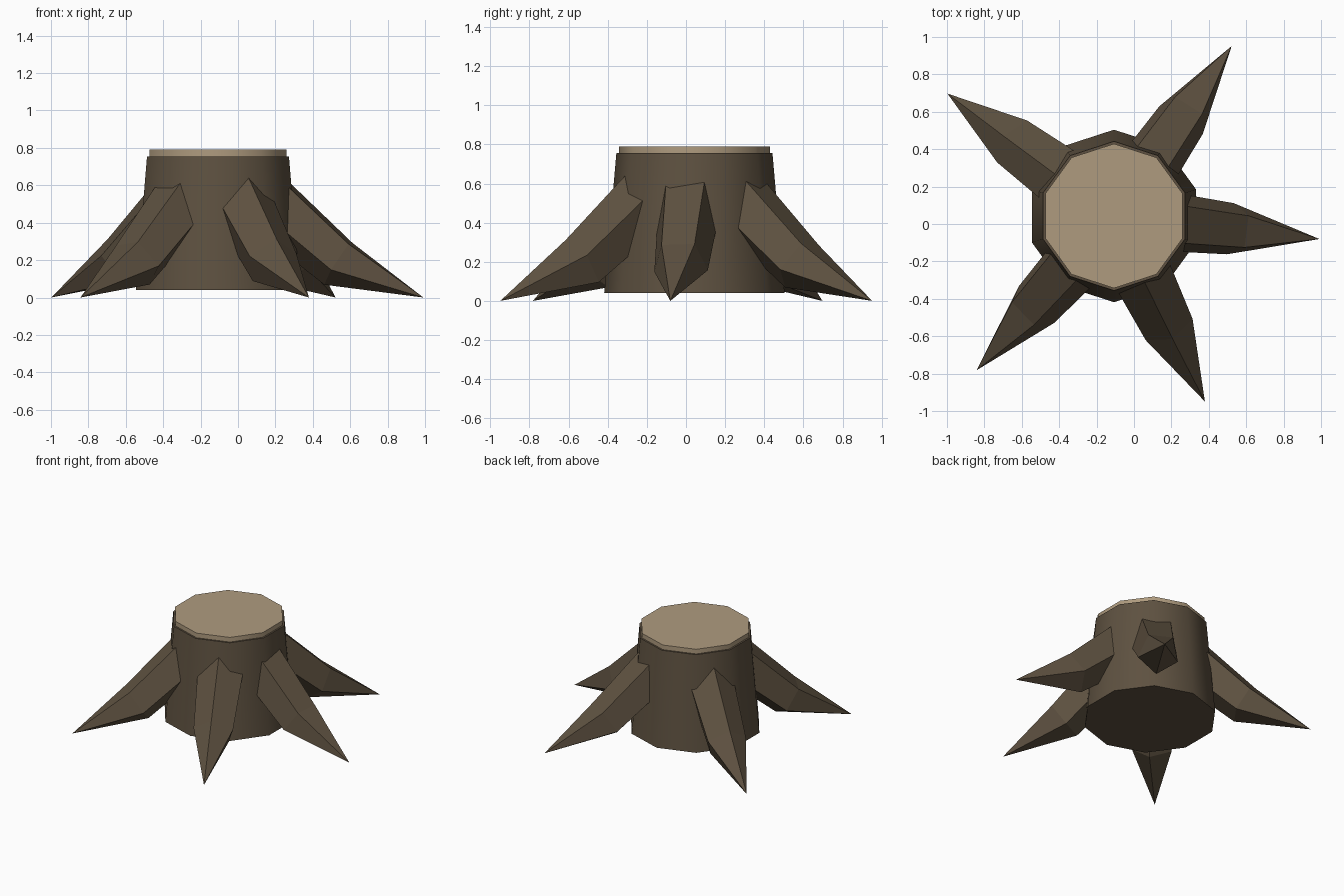
import bpy, bmesh, math
from mathutils import Vector

if "Cube" in bpy.data.objects:
    bpy.data.objects.remove(bpy.data.objects["Cube"])

CX, CY = -0.107, 0.043   # trunk axis


def material(name, rgb):
    m = bpy.data.materials.new(name)
    m.diffuse_color = (*rgb, 1)
    m.use_nodes = True
    m.node_tree.nodes["Principled BSDF"].inputs["Base Color"].default_value = m.diffuse_color
    return m


bark = material("bark_brown", (0.112, 0.083, 0.052))
wood = material("cut_wood_tan", (0.43, 0.33, 0.212))


def make_object(name, bm, mat):
    bmesh.ops.recalc_face_normals(bm, faces=bm.faces[:])
    me = bpy.data.meshes.new(name)
    bm.to_mesh(me)
    bm.free()
    me.materials.append(mat)
    ob = bpy.data.objects.new(name, me)
    bpy.context.collection.objects.link(ob)
    return ob


def loft(bm, rings):
    """Skin a list of rings; a one-point ring closes to a tip."""
    rows = [[bm.verts.new(p) for p in r] for r in rings]
    for a, b in zip(rows, rows[1:]):
        n = len(a)
        for i in range(n):
            j = (i + 1) % n
            bm.faces.new((a[i], a[j], b[0]) if len(b) == 1 else (a[i], a[j], b[j], b[i]))
    for r in (rows[0], rows[-1]):
        if len(r) > 2:
            bm.faces.new(r)


def decagon(radius, z):
    return [(CX + radius * math.cos(math.radians(90 + 36 * i)),
             CY + radius * math.sin(math.radians(90 + 36 * i)), z) for i in range(10)]


def tapered_drum(name, r0, z0, r1, z1, mat):
    bm = bmesh.new()
    loft(bm, [decagon(r0, z0), decagon(r1, z1)])
    ob = make_object(name, bm, mat)
    # smooth round the side, sharp at the rims
    for p in ob.data.polygons:
        p.use_smooth = abs(p.normal.z) < 0.5
    for e in ob.data.edges:
        za, zb = (ob.data.vertices[v].co.z for v in e.vertices)
        e.use_edge_sharp = abs(za - zb) < 1e-4


# trunk and cut top
tapered_drum("trunk", 0.461, 0.04, 0.399, 0.755, bark)
tapered_drum("cut_top", 0.386, 0.74, 0.386, 0.79, wood)


# roots: five-sided, bent, tapering to a point on the ground
def root(name, azimuth, roll):
    a = math.radians(azimuth)
    out = Vector((math.cos(a), math.sin(a), 0))
    side = Vector((-math.sin(a), math.cos(a), 0))
    origin = Vector((CX, CY, 0))
    rings = []
    for dist, z, radius, tilt in ((0.27, 0.52, 0.17, 42), (0.65, 0.19, 0.145, 33)):
        t = math.radians(tilt)
        up = out * math.sin(t) + Vector((0, 0, math.cos(t)))
        c = origin + out * dist + Vector((0, 0, z))
        ring = []
        for i in range(5):
            w = math.radians(roll + 72 * i)
            ring.append(c + up * radius * math.cos(w) + side * radius * math.sin(w))
        rings.append(ring)
    rings.append([origin + out * 1.105])
    bm = bmesh.new()
    loft(bm, rings)
    make_object(name, bm, bark)


for i, (azimuth, roll) in enumerate(((-6.4, 34), (55.3, 40), (143.7, 2), (228.3, 28), (-63.9, -3))):
    root(f"root_{i + 1}", azimuth, roll)
